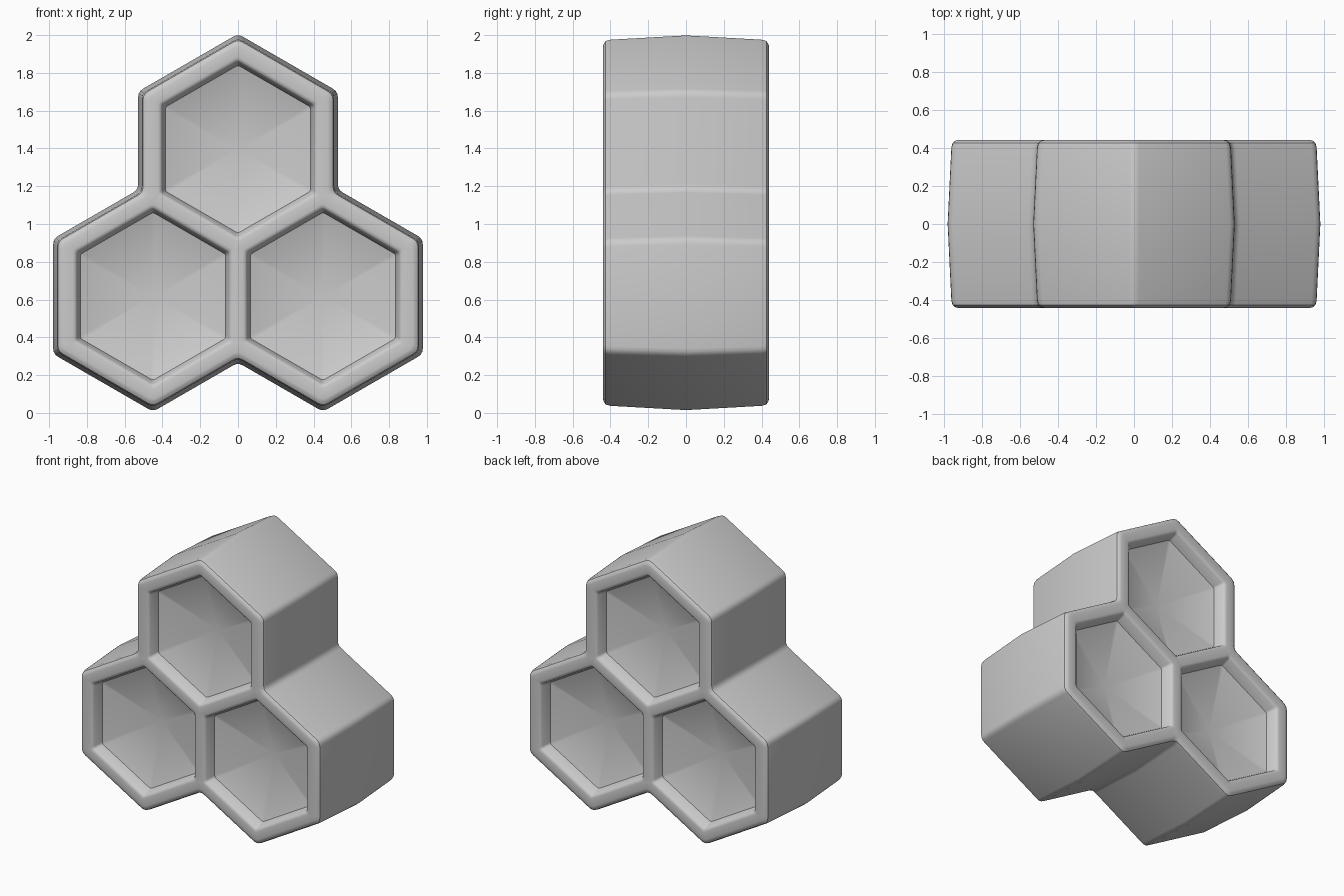
import bpy, bmesh
from math import sin, cos, pi, radians
from mathutils import Vector

if "Cube" in bpy.data.objects:
    bpy.data.objects.remove(bpy.data.objects["Cube"])

SPACING = 0.45                     # half distance between cell centres
MID = Vector((0, 0.8766))          # middle of the cluster in x, z
DIST = SPACING / cos(pi / 6)       # cluster middle to each cell centre
BASES = [radians(90 + 120 * k) for k in range(3)]


def polar(r, a):
    return Vector((r * cos(a), r * sin(a)))


def rounded(points, d, steps=4):
    """Replace each corner by a short curve."""
    out = []
    for i, p in enumerate(points):
        q = p + (points[i - 1] - p).normalized() * d
        r = p + (points[(i + 1) % len(points)] - p).normalized() * d
        for s in range(steps):
            t = s / (steps - 1)
            out.append(q * (1 - t) ** 2 + p * 2 * t * (1 - t) + r * t ** 2)
    return out


def cluster_outline(apothem):
    """Outer contour of three joined hexagons."""
    r = apothem / cos(pi / 6)
    pts = []
    for b in BASES:
        c = MID + polar(DIST, b)
        pts += [c + polar(r, b + k * pi / 3) for k in (-1, 0, 1)]
        pts.append(MID + polar(r, b + pi / 3))
    return rounded(pts, 0.03)


def cell_outline(base, apothem):
    c = MID + polar(DIST, base)
    r = apothem / cos(pi / 6)
    return rounded([c + polar(r, pi / 2 + k * pi / 3) for k in range(6)], 0.014)


bm = bmesh.new()


def ring(points, y):
    return [bm.verts.new((p.x, y, p.y)) for p in points]


def skin(rings):
    for a, b in zip(rings, rings[1:]):
        n = len(a)
        for i in range(n):
            j = (i + 1) % n
            bm.faces.new((a[i], a[j], b[j], b[i]))


def loop_edges(r):
    return [e for e in (bm.edges.get((r[i - 1], r[i])) for i in range(len(r))) if e]


OUTER = [(0.5285, 0), (0.509, 0.40), (0.503, 0.425), (0.488, 0.437), (0.475, 0.44)]
INNER = [(0.425, 0.44), (0.412, 0.437), (0.403, 0.427), (0.385, 0.36)]

for side in (-1, 1):
    # barrel-shaped outer wall
    walls = [ring(cluster_outline(a), side * y) for a, y in OUTER]
    skin(walls)
    cap = loop_edges(walls[-1])
    # recessed cells with shallow hollow floors
    for b in BASES:
        cell = [ring(cell_outline(b, a), side * y) for a, y in INNER]
        skin(cell)
        cap += loop_edges(cell[0])
        c = MID + polar(DIST, b)
        centre = bm.verts.new((c.x, side * 0.23, c.y))
        rim = cell[-1]
        for i in range(len(rim)):
            bm.faces.new((rim[i - 1], rim[i], centre))
    # flat rim around the three cells
    bmesh.ops.triangle_fill(bm, use_beauty=True, use_dissolve=False,
                            edges=cap, normal=(0, side, 0))

bmesh.ops.remove_doubles(bm, verts=bm.verts[:], dist=0.0002)
bmesh.ops.recalc_face_normals(bm, faces=bm.faces[:])
mesh = bpy.data.meshes.new("honeycomb_body")
bm.to_mesh(mesh)
bm.free()
obj = bpy.data.objects.new("honeycomb_body", mesh)
bpy.context.collection.objects.link(obj)
bpy.context.view_layer.objects.active = obj
obj.select_set(True)
bpy.ops.object.shade_smooth_by_angle(angle=radians(35))
